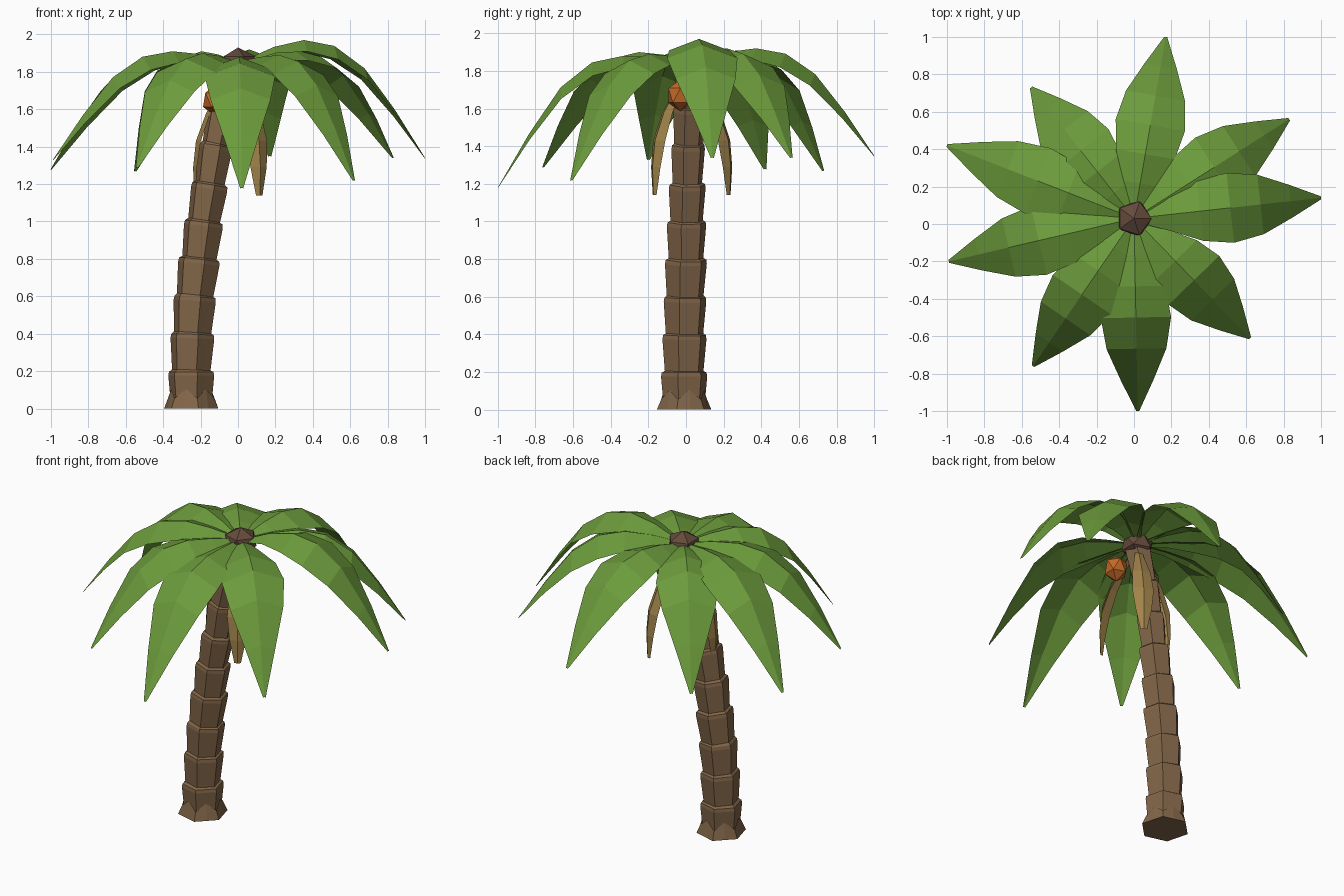
import bpy, bmesh, math
from mathutils import Vector, Matrix

if "Cube" in bpy.data.objects:
    bpy.data.objects.remove(bpy.data.objects["Cube"])


def material(name, color):
    m = bpy.data.materials.new(name)
    m.diffuse_color = (*color, 1)
    m.use_nodes = True
    m.node_tree.nodes["Principled BSDF"].inputs["Base Color"].default_value = m.diffuse_color
    return m


BARK = material("bark", (0.22, 0.13, 0.065))
GREEN = material("leaf_green", (0.15, 0.33, 0.045))
DRY = material("dry_leaf", (0.36, 0.23, 0.07))
HUSK = material("husk_orange", (0.55, 0.14, 0.02))
BUD = material("bud_brown", (0.13, 0.07, 0.045))


def finish(name, bm, mat, recalc=True):
    if recalc:
        bmesh.ops.recalc_face_normals(bm, faces=bm.faces)
    me = bpy.data.meshes.new(name)
    bm.to_mesh(me)
    bm.free()
    me.materials.append(mat)
    ob = bpy.data.objects.new(name, me)
    bpy.context.collection.objects.link(ob)
    return ob


def bridge(bm, a, b, closed=True):
    n = len(a)
    for i in range(n if closed else n - 1):
        j = (i + 1) % n
        bm.faces.new((a[i], a[j], b[j], b[i]))


SIDES = 6
PHASE = math.radians(-15)

# trunk: stacked flaring segments along a leaning path (x, y, z, lip radius)
PATH = [(-0.25, -0.01, 0.01, 0.125), (-0.25, -0.01, 0.2, 0.127), (-0.243, -0.008, 0.4, 0.121),
        (-0.23, -0.005, 0.6, 0.117), (-0.207, 0, 0.8, 0.115), (-0.182, 0.003, 1.0, 0.108),
        (-0.15, 0.007, 1.2, 0.101), (-0.117, 0.012, 1.41, 0.092), (-0.072, 0.018, 1.61, 0.088),
        (-0.005, 0.025, 1.84, 0.085)]


def trunk_ring(bm, p, tangent, r):
    q = Vector((0, 0, 1)).rotation_difference(tangent)
    ring = []
    for k in range(SIDES):
        a = PHASE + 2 * math.pi * k / SIDES
        ring.append(bm.verts.new(p + q @ Vector((r * math.cos(a), r * math.sin(a), 0))))
    return ring


bm = bmesh.new()
rings = []
for (x0, y0, z0, r0), (x1, y1, z1, r1) in zip(PATH, PATH[1:]):
    p, q = Vector((x0, y0, z0)), Vector((x1, y1, z1))
    t = (q - p).normalized()
    for f, r in ((0.03, r1 * 0.88), (0.87, r1), (0.98, r1 * 0.97)):
        rings.append(trunk_ring(bm, p.lerp(q, f), t, r))
for a, b in zip(rings, rings[1:]):
    bridge(bm, a, b)
bm.faces.new(rings[0])
bm.faces.new(rings[-1])
finish("trunk", bm, BARK)

# flared root skirt with a zigzag top edge
bm = bmesh.new()
low, high = [], []
for k in range(SIDES * 2):
    a = PHASE + math.pi * k / SIDES
    corner = k % 2 == 0
    c = 1 if corner else math.cos(math.pi / SIDES)
    for ring, r, z in ((low, 0.15 * c, 0), (high, 0.122 * c + 0.004, 0.055 if corner else 0.105)):
        ring.append(bm.verts.new((-0.25 + r * math.cos(a), -0.01 + r * math.sin(a), z)))
bridge(bm, low, high)
bm.faces.new(low)
finish("root_skirt", bm, BARK)


def frond(name, stations, yaw, mat, fold):
    """Folded leaf: stations are (radius, midrib height, half width)."""
    bm = bmesh.new()
    out = Vector((math.cos(yaw), math.sin(yaw), 0))
    side = Vector((-out.y, out.x, 0))
    rows = []
    for r, z, w in stations:
        mid = Vector((0, 0.03, z)) + out * r
        drop = Vector((0, 0, -w * fold)) if mat is GREEN else -out * w * fold
        rows.append([bm.verts.new(v) for v in (mid - side * w + drop, mid, mid + side * w + drop)])
    for a, b in zip(rows, rows[1:]):
        bridge(bm, b, a, closed=False)
    finish(name, bm, mat, False)


# nine green fronds: (tip x, tip y, tip z, peak z)
TIPS = [(0.17, 1.0, 1.35, 1.92), (0.83, 0.56, 1.34, 1.92), (1.0, 0.14, 1.34, 1.97),
        (0.62, -0.61, 1.22, 1.89), (0.02, -1.0, 1.18, 1.88), (-0.54, -0.76, 1.29, 1.9),
        (-0.99, -0.2, 1.33, 1.91), (-1.0, 0.42, 1.28, 1.91), (-0.55, 0.73, 1.27, 1.91)]
WIDTHS = [0.03, 0.09, 0.16, 0.188, 0.16, 0.088, 0.008]
FALL = [0, 0, 0, 0.05, 0.24, 0.59, 1]
for i, (x, y, tip, peak) in enumerate(TIPS):
    reach = math.hypot(x, y - 0.03)
    rows = []
    for k in range(7):
        z = peak - FALL[k] * (peak - tip)
        if k < 2:
            z = 1.86 if k == 0 else (1.86 + 2 * peak) / 3
        rows.append((0.03 + (reach - 0.03) * k / 6, z, WIDTHS[k]))
    frond(f"frond_{i + 1}", rows, math.atan2(y - 0.03, x), GREEN, 0.38)

# three dry fronds hanging beside the trunk
for i in range(3):
    frond(f"dry_frond_{i + 1}",
          [(0.05, 1.78, 0.02), (0.17, 1.58, 0.055), (0.225, 1.43, 0.065),
           (0.24, 1.29, 0.05), (0.235, 1.14, 0.02)],
          math.radians(60 + 120 * i), DRY, 0.4)


def ball(name, loc, scale, mat):
    bm = bmesh.new()
    bmesh.ops.create_icosphere(bm, subdivisions=1, radius=1,
                               matrix=Matrix.LocRotScale(Vector(loc), None, Vector(scale)))
    finish(name, bm, mat)


# crown bud and coconuts
ball("crown_bud", (0, 0.03, 1.845), (0.105, 0.105, 0.085), BUD)
ball("coconut_right", (0.115, -0.03, 1.67), (0.075, 0.075, 0.085), HUSK)
ball("coconut_left", (-0.12, -0.02, 1.65), (0.075, 0.075, 0.085), HUSK)
